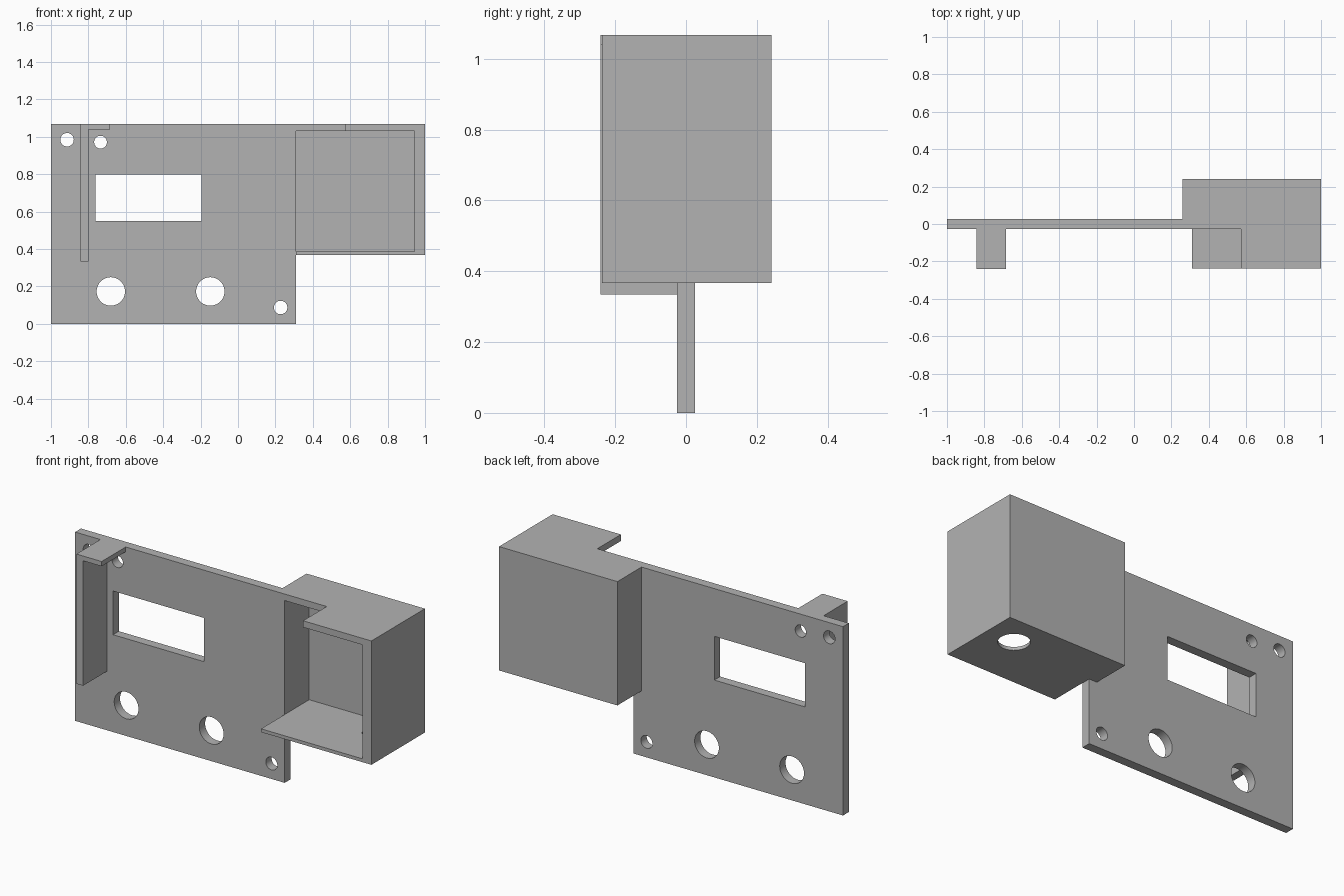
import bpy
import math

if "Cube" in bpy.data.objects:
    bpy.data.objects.remove(bpy.data.objects["Cube"], do_unlink=True)

grey = bpy.data.materials.new("plain_grey")
grey.use_nodes = True
grey.diffuse_color = (0.45, 0.45, 0.45, 1)
grey.node_tree.nodes["Principled BSDF"].inputs["Base Color"].default_value = grey.diffuse_color


def block(name, x, y, z):
    """Box spanning the (low, high) pairs on each axis."""
    bpy.ops.mesh.primitive_cube_add(size=1)
    ob = bpy.context.object
    ob.name = name
    for v in ob.data.vertices:
        v.co = [s[0] if c < 0 else s[1] for c, s in zip(v.co, (x, y, z))]
    ob.data.materials.append(grey)
    return ob


def drill(centre, radius, depth, along_y=False):
    """Round cutter through a wall."""
    bpy.ops.mesh.primitive_cylinder_add(
        vertices=48, radius=radius, depth=depth, location=centre,
        rotation=(math.pi / 2 if along_y else 0, 0, 0))
    ob = bpy.context.object
    ob.name = "drill_cutter"
    ob.hide_render = True
    ob.data.materials.append(grey)
    return ob


def carve(ob, cutters):
    """Subtract the cutters, bake the result and remove the cutters."""
    for c in cutters:
        mod = ob.modifiers.new("cut", 'BOOLEAN')
        mod.operation, mod.solver, mod.object = 'DIFFERENCE', 'EXACT', c
    bpy.context.view_layer.update()
    graph = bpy.context.evaluated_depsgraph_get()
    ob.data = bpy.data.meshes.new_from_object(ob.evaluated_get(graph))
    ob.modifiers.clear()
    for c in cutters:
        bpy.data.objects.remove(c, do_unlink=True)
    bpy.ops.object.select_all(action='DESELECT')
    ob.select_set(True)
    bpy.context.view_layer.objects.active = ob
    bpy.ops.object.shade_smooth_by_angle(angle=math.radians(30))


TOP = 1.067
FACE, BACK = -0.026, 0.026     # panel front and back
PANEL_END = 0.31

# Flat panel with display window, knob holes and screw holes
panel = block("front_panel", (-1, PANEL_END), (FACE, BACK), (0, TOP))
holes = [(-0.914, 0.984, 0.036), (-0.735, 0.971, 0.034), (0.228, 0.087, 0.036),
         (-0.68, 0.173, 0.076), (-0.148, 0.173, 0.076)]
cuts = [drill((x, 0, z), r, 0.3, along_y=True) for x, z, r in holes]
cuts.append(block("window_cutter", (-0.763, -0.195), (-0.2, 0.2), (0.55, 0.797)))
carve(panel, cuts)

# Open-fronted enclosure at the side of the panel
FRONT = -0.237
case = block("side_enclosure", (0.26, 1), (FRONT, 0.241), (0.367, TOP))
carve(case, [
    block("cavity_cutter", (PANEL_END, 0.945), (-0.5, 0.193), (0.386, 1.03)),
    block("panel_slot_cutter", (0, PANEL_END), (-0.5, BACK), (0, 2)),
    block("roof_notch_cutter", (0, 0.573), (-0.5, FACE), (0.9, 2)),
    drill((0.828, 0.067, 0.37), 0.081, 0.2),
])

# Angle bracket: upright rib with a short top flange
block("bracket_rib", (-0.842, -0.8), (-0.241, FACE), (0.334, TOP))
block("bracket_flange", (-0.8, -0.684), (-0.241, FACE), (1.04, TOP))
